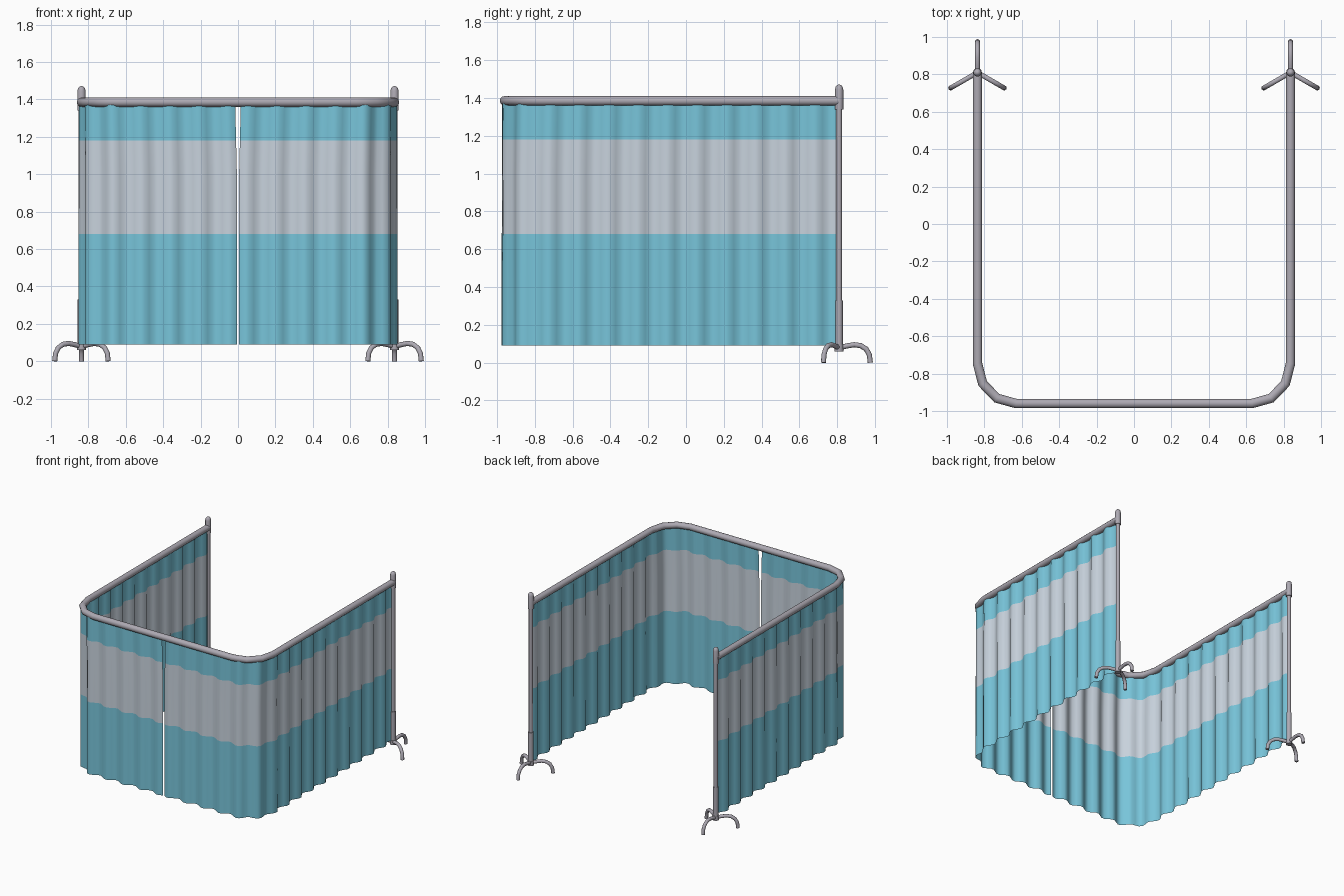
import bpy, bmesh, math
from mathutils import Vector

if "Cube" in bpy.data.objects:
    bpy.data.objects.remove(bpy.data.objects["Cube"])


def material(name, rgb):
    m = bpy.data.materials.new(name)
    m.diffuse_color = (*rgb, 1)
    m.use_nodes = True
    m.node_tree.nodes["Principled BSDF"].inputs["Base Color"].default_value = m.diffuse_color
    return m


METAL = material("grey metal", (0.42, 0.40, 0.45))
TEAL = material("teal fabric", (0.187, 0.555, 0.70))
PALE = material("pale grey fabric", (0.575, 0.645, 0.72))


def finish(name, bm, mats, angle=50):
    me = bpy.data.meshes.new(name)
    bm.to_mesh(me)
    bm.free()
    for m in mats:
        me.materials.append(m)
    ob = bpy.data.objects.new(name, me)
    bpy.context.collection.objects.link(ob)
    bpy.ops.object.select_all(action='DESELECT')
    ob.select_set(True)
    bpy.context.view_layer.objects.active = ob
    bpy.ops.object.shade_smooth_by_angle(angle=math.radians(angle))
    return ob


def tube(name, points, radii, up, sides=12):
    """Round tube along a planar path; up is the normal of the path's plane."""
    pts = [Vector(p) for p in points]
    up = Vector(up)
    bm = bmesh.new()
    rings = []
    for i, p in enumerate(pts):
        d1 = (p - pts[i - 1]).normalized() if i else None
        d2 = (pts[i + 1] - p).normalized() if i < len(pts) - 1 else None
        t = ((d1 or d2) + (d2 or d1)).normalized()
        side = up.cross(t).normalized()
        stretch = 1 / max(0.5, t.dot(d1 or d2))      # keep width at mitred bends
        ring = []
        for k in range(sides):
            a = math.tau * k / sides
            ring.append(bm.verts.new(p + radii[i] * (side * math.cos(a) * stretch + up * math.sin(a))))
        rings.append(ring)
    for a, b in zip(rings, rings[1:]):
        for k in range(sides):
            j = (k + 1) % sides
            bm.faces.new((a[k], a[j], b[j], b[k]))
    bm.faces.new(rings[0])
    bm.faces.new(rings[-1])
    bmesh.ops.recalc_face_normals(bm, faces=bm.faces)
    return finish(name, bm, [METAL])


# U-shaped rail outline
PX, PY, FY = 0.837, 0.81, -0.96       # pole x, pole y, front y
CX, CY = 0.63, -0.745                 # corner arc centre
RX, RY = PX - CX, CY - FY
RAIL_Z = 1.385

half = [(CX + RX * math.sin(a), CY - RY * math.cos(a)) for a in
        [math.radians(30 * i) for i in range(4)]] + [(PX, PY)]
path = [(-x, y, RAIL_Z) for x, y in reversed(half)] + [(x, y, RAIL_Z) for x, y in half]
tube("top_rail", path, [0.025] * len(path), (0, 0, 1), 12)


# Curtains
ARC = math.pi / 2 * (RX + RY) / 2
LENGTH = CX + ARC + (0.80 - CY)


def outline(s):
    """Point and outward normal at distance s from the front centre."""
    if s < CX:
        return Vector((s, FY, 0)), Vector((0, -1, 0))
    if s < CX + ARC:
        a = (s - CX) / ARC * math.pi / 2
        n = Vector((math.sin(a), -math.cos(a), 0))
        return Vector((CX + RX * n.x, CY + RY * n.y, 0)), n
    return Vector((PX, CY + s - CX - ARC, 0)), Vector((1, 0, 0))


def curtain(name, sign):
    heights = [0.09, 0.385, 0.68, 1.0, 1.18, 1.375]
    waves, per = 16, 6
    cols = waves * per
    bm = bmesh.new()
    grid = []
    for z in heights:
        amp = 0.019 - 0.004 * z / 1.4
        gap = 0.006 + 0.009 * max(0, (z - 1.0) / 0.375)
        row = []
        for i in range(cols + 1):
            s = gap + (LENGTH - gap) * i / cols
            p, n = outline(s)
            p = p + n * amp * math.sin(math.tau * i / per)
            row.append(bm.verts.new((sign * p.x, p.y, z)))
        grid.append(row)
    for r in range(len(heights) - 1):
        middle = (heights[r] + heights[r + 1]) / 2
        for i in range(cols):
            q = [grid[r][i], grid[r][i + 1], grid[r + 1][i + 1], grid[r + 1][i]]
            f = bm.faces.new(q if sign > 0 else q[::-1])
            f.material_index = 1 if 0.68 < middle < 1.18 else 0   # pale band
    finish(name, bm, [TEAL, PALE], 60)


# Legs: distance from pole, height
LEG = [(0.0, 0.078), (0.04, 0.088), (0.08, 0.095), (0.115, 0.09),
       (0.143, 0.072), (0.16, 0.042), (0.165, 0.0)]

for side, sign in (("left", -1), ("right", 1)):
    curtain(side + "_curtain", sign)
    x = sign * PX
    # Pole with wider lower sleeve and rounded top cap
    prof = [(0.06, 0.016), (0.33, 0.016), (1.36, 0.016)]
    tube(side + "_pole", [(x, PY, z) for z, r in prof], [r for z, r in prof], (0, 1, 0))
    tube(side + "_sleeve", [(x, PY, 0.07), (x, PY, 0.33)], [0.020, 0.020], (0, 1, 0))
    cap = [(1.34, 0.022), (1.445, 0.022), (1.46, 0.018), (1.468, 0.011), (1.471, 0.003)]
    tube(side + "_cap", [(x, PY, z) for z, r in cap], [r for z, r in cap], (0, 1, 0))
    tube(side + "_hub", [(x, PY, 0.06), (x, PY, 0.095)], [0.024, 0.024], (0, 1, 0))
    # Three curved feet
    for n, deg in enumerate((90, 210, 330)):
        a = math.radians(deg)
        c, s = math.cos(a), math.sin(a)
        tube(f"{side}_foot_{n + 1}", [(x + r * c, PY + r * s, z) for r, z in LEG],
             [0.0135] * len(LEG), (-s, c, 0), 10)
